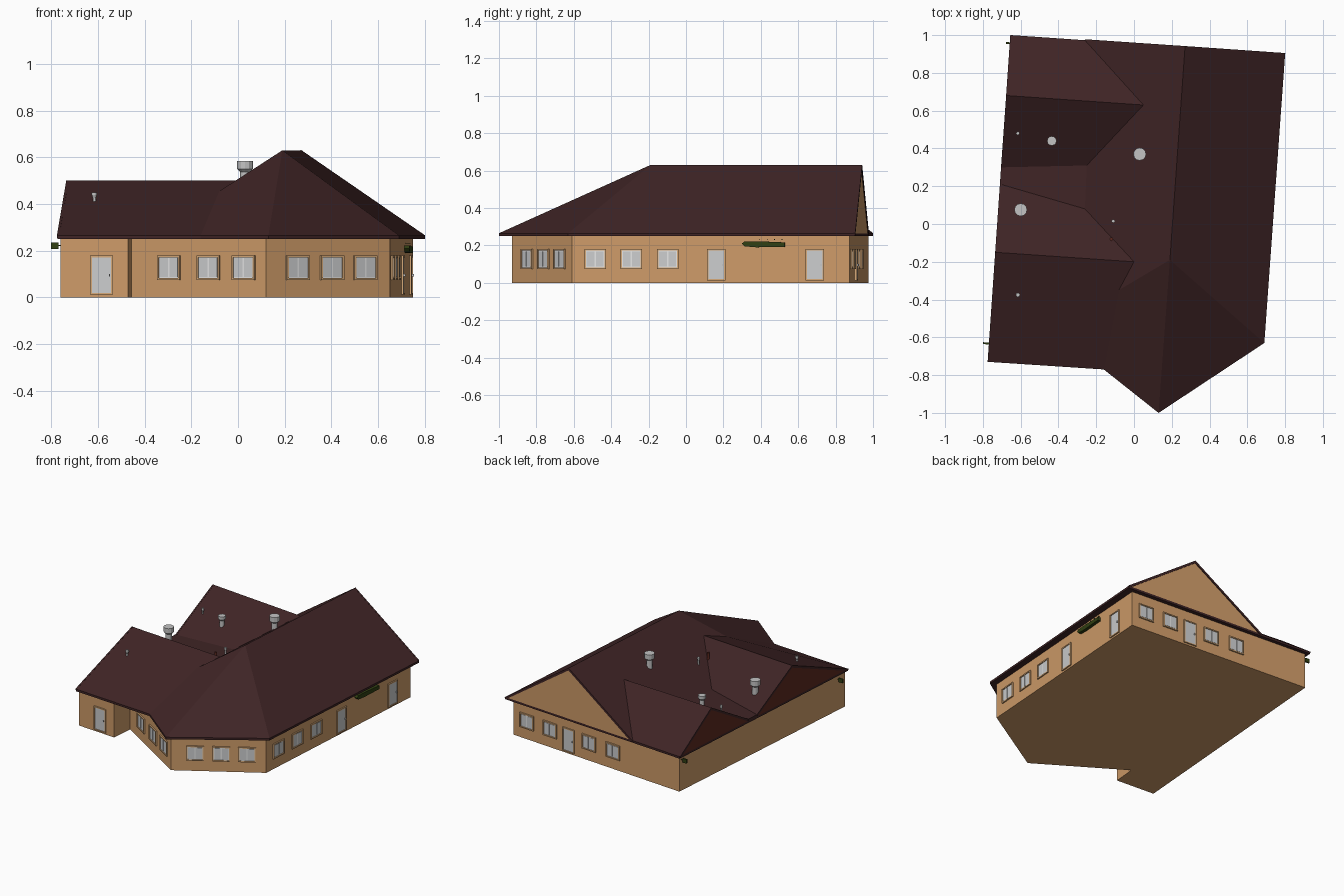
import bpy, bmesh
from math import atan2
from mathutils import Matrix, Vector

if "Cube" in bpy.data.objects:
    bpy.data.objects.remove(bpy.data.objects["Cube"])


def material(name, r, g, b):
    m = bpy.data.materials.new(name)
    m.use_nodes = True
    m.diffuse_color = (r, g, b, 1)
    m.node_tree.nodes["Principled BSDF"].inputs["Base Color"].default_value = (r, g, b, 1)
    return m


TAN = material("tan wall", .62, .33, .14)
TRIM = material("light tan trim", .68, .40, .19)
ROOF = material("dark maroon roof", .05, .018, .019)
GABLE = material("red brown gable", .11, .022, .014)
GLASS = material("pale grey glass", .60, .61, .62)
WHITE = material("white sash", .82, .82, .82)
METAL = material("grey metal", .55, .55, .55)
GREEN = material("dark olive green", .03, .05, .006)


def finish(name, bm, *mats):
    me = bpy.data.meshes.new(name)
    bmesh.ops.recalc_face_normals(bm, faces=bm.faces)
    bm.to_mesh(me)
    bm.free()
    for m in mats:
        me.materials.append(m)
    ob = bpy.data.objects.new(name, me)
    bpy.context.collection.objects.link(ob)
    return ob


def add_box(bm, frame, lo, hi, mat=0):
    lo, hi = Vector(lo), Vector(hi)
    size = Matrix.Diagonal((hi - lo).to_4d())
    size[3][3] = 1
    geo = bmesh.ops.create_cube(bm, size=1, matrix=frame @ Matrix.Translation((lo + hi) / 2) @ size)
    for f in {f for v in geo["verts"] for f in v.link_faces}:
        f.material_index = mat


# Wall block, extruded from the floor plan
plan = [(-.63, .975), (-.76, -.71), (-.47, -.73), (-.455, -.57),
        (.12, -.93), (.65, -.61), (.75, .875)]
EAVE, SOFFIT = .265, .25
bm = bmesh.new()
floor = bm.faces.new([bm.verts.new((x, y, 0)) for x, y in plan])
top = bmesh.ops.extrude_face_region(bm, geom=[floor], use_keep_orig=True)["geom"]
for v in top:
    if isinstance(v, bmesh.types.BMVert):
        v.co.z = SOFFIT
finish("walls", bm, TAN)

# Roof: main hipped ridge with two side wings
P = dict(
    nw=(-.65, 1, EAVE), back_valley=(-.26, .973, EAVE), ridge_back=(.27, .937, .63),
    ne=(.80, .90, EAVE), se=(.69, -.63, EAVE), s=(.13, -1, EAVE), sw=(-.16, -.77, EAVE),
    wing=(-.77, -.73, EAVE), peak_a=(-.672, .68, .5), gut_a=(-.699, .30, .28),
    gut_b=(-.705, .21, .28), peak_b=(-.73, -.15, .5), meet_a=(.05, .63, .49),
    in_a=(-.25, .31, .29), in_b=(-.26, .08, .29), meet_b=(0, -.2, .5),
    knee=(-.08, -.35, .455), ridge_front=(.19, -.19, .63))
slopes = ["ridge_back ne se ridge_front", "ridge_front se s", "ridge_front s sw knee",
          "ridge_back ridge_front knee meet_b in_b in_a meet_a back_valley",
          "nw back_valley meet_a peak_a", "peak_a meet_a in_a gut_a",
          "gut_a in_a in_b gut_b", "gut_b in_b meet_b peak_b", "peak_b meet_b knee sw wing"]
bm = bmesh.new()
V = {k: bm.verts.new(c) for k, c in P.items()}
for s in slopes:
    bm.faces.new([V[k] for k in s.split()])
bm.faces.new([V[k] for k in "back_valley ridge_back ne".split()]).material_index = 1
bm.faces.new([V[k] for k in "nw peak_a gut_a gut_b peak_b wing".split()]).material_index = 2
rim = "nw back_valley ne se s sw wing".split()
low = [bm.verts.new((*P[k][:2], SOFFIT)) for k in rim]
for i, k in enumerate(rim):
    j = (i + 1) % len(rim)
    bm.faces.new((V[k], V[rim[j]], low[j], low[i]))
bm.faces.new(low)
finish("roof", bm, ROOF, TAN, GABLE)

# Barge boards along the gable edges
bm = bmesh.new()
for chain in ("back_valley ridge_back ne", "nw peak_a gut_a gut_b peak_b wing"):
    keys = chain.split()
    for a, b in zip(keys, keys[1:]):
        a, b = Vector(P[a]), Vector(P[b])
        frame = Matrix.Translation(a) @ (b - a).to_track_quat('X', 'Z').to_matrix().to_4x4()
        add_box(bm, frame, (0, -.005, -.014), ((b - a).length, .005, .001))
finish("barge_boards", bm, ROOF)


def wall_frame(wall, t):
    """Local frame on a wall: x along it, y into it, z up."""
    a, b = Vector(plan[wall]), Vector(plan[(wall + 1) % len(plan)])
    d, p = b - a, a.lerp(b, t)
    return Matrix.Translation((*p, 0)) @ Matrix.Rotation(atan2(d.y, d.x), 4, 'Z')


def opening(name, wall, t, width, z0, z1, door=False):
    bm, f, h = bmesh.new(), wall_frame(wall, t), width / 2
    e, s = .008, .004
    for side in (-1, 1):
        x0, x1 = sorted((side * h, side * (h - e)))
        add_box(bm, f, (x0, -.009, z0), (x1, .002, z1))
    add_box(bm, f, (-h, -.009, z1 - e), (h, .002, z1))
    add_box(bm, f, (-h, -.009, z0), (h, .002, z0 + e))
    add_box(bm, f, (e - h, -.003, z0 + e), (h - e, .002, z1 - e), 1)
    if door:
        add_box(bm, f, (e - h, -.005, z0 + e), (h - e, .002, z1 - e), 2)
        add_box(bm, f, (h - .018, -.013, .09), (h - .013, -.004, .10), 3)
    else:
        for x0, x1 in ((e + s - h, -s), (s, h - e - s)):
            add_box(bm, f, (x0, -.005, z0 + e + s), (x1, .002, z1 - e - s), 2)
    finish(name, bm, TRIM, WHITE, GLASS, METAL)


# Windows and doors, by wall and position along it
windows = {3: (.28, .574, .835), 4: (.255, .53, .80),
           5: (.084, .214, .345), 6: (.08, .22, .455, .60)}
doors = {1: (.61,), 5: (.52, .875), 6: (.333,)}
for wall, spots in windows.items():
    for i, t in enumerate(spots):
        opening(f"window_{wall}_{i}", wall, t, .115, .075, .18)
for wall, spots in doors.items():
    for i, t in enumerate(spots):
        opening(f"door_{wall}_{i}", wall, t, .098, .012, .18, True)

# Blank sign board on the long side wall, tapered at one end, with small hangers
bm, f = bmesh.new(), wall_frame(5, .69)
outline = [(-.115, .21), (-.10, .195), (-.04, .19), (.115, .192), (.115, .216), (-.03, .222), (-.10, .222)]
face = bm.faces.new([bm.verts.new(f @ Vector((x, -.022, z))) for x, z in outline])
ext = bmesh.ops.extrude_face_region(bm, geom=[face], use_keep_orig=True)["geom"]
back = f.to_3x3() @ Vector((0, .022, 0))
bmesh.ops.translate(bm, vec=back, verts=[v for v in ext if isinstance(v, bmesh.types.BMVert)])
for i in range(4):
    x = -.02 + i * .04
    add_box(bm, f, (x - .002, -.012, .23), (x + .002, 0, .234))
finish("side_sign", bm, GREEN)

# Small hanging plates on the blank side wall
for name, t in (("hanging_plate_back", .012), ("hanging_plate_front", .955)):
    bm, f = bmesh.new(), wall_frame(0, t)
    add_box(bm, f, (-.005, -.046, .208), (.005, -.014, .236))
    add_box(bm, f, (-.002, -.016, .221), (.002, 0, .225))
    finish(name, bm, GREEN)


def vent(name, x, y, base, top, r, cap=0, mat=METAL):
    """Pipe through the roof, with an optional wider cap."""
    bm = bmesh.new()
    parts = [(base - .04, top - cap * .6, r * .6 if cap else r, r * .6 if cap else r)]
    if cap:
        parts += [(top - cap, top, r, r), (top - cap - .012, top - cap, r * .6, r)]
    for z0, z1, r0, r1 in parts:
        bmesh.ops.create_cone(bm, cap_ends=True, segments=12, radius1=r0, radius2=r1, depth=z1 - z0,
                              matrix=Matrix.Translation((x, y, (z0 + z1) / 2)))
    finish(name, bm, mat)


vent("large_vent_wing", -.60, .075, .345, .45, .034, .035)
vent("large_vent_main", .03, .37, .49, .585, .034, .035)
vent("medium_vent", -.435, .44, .36, .435, .025, .022)
vent("pipe_back", -.615, .48, .38, .425, .009, .012)
vent("pipe_front", -.615, -.375, .41, .45, .011, .012)
vent("pipe_main", -.11, .015, .41, .455, .009, .012)
vent("red_pipe", -.12, -.08, .42, .455, .009, 0, GABLE)
